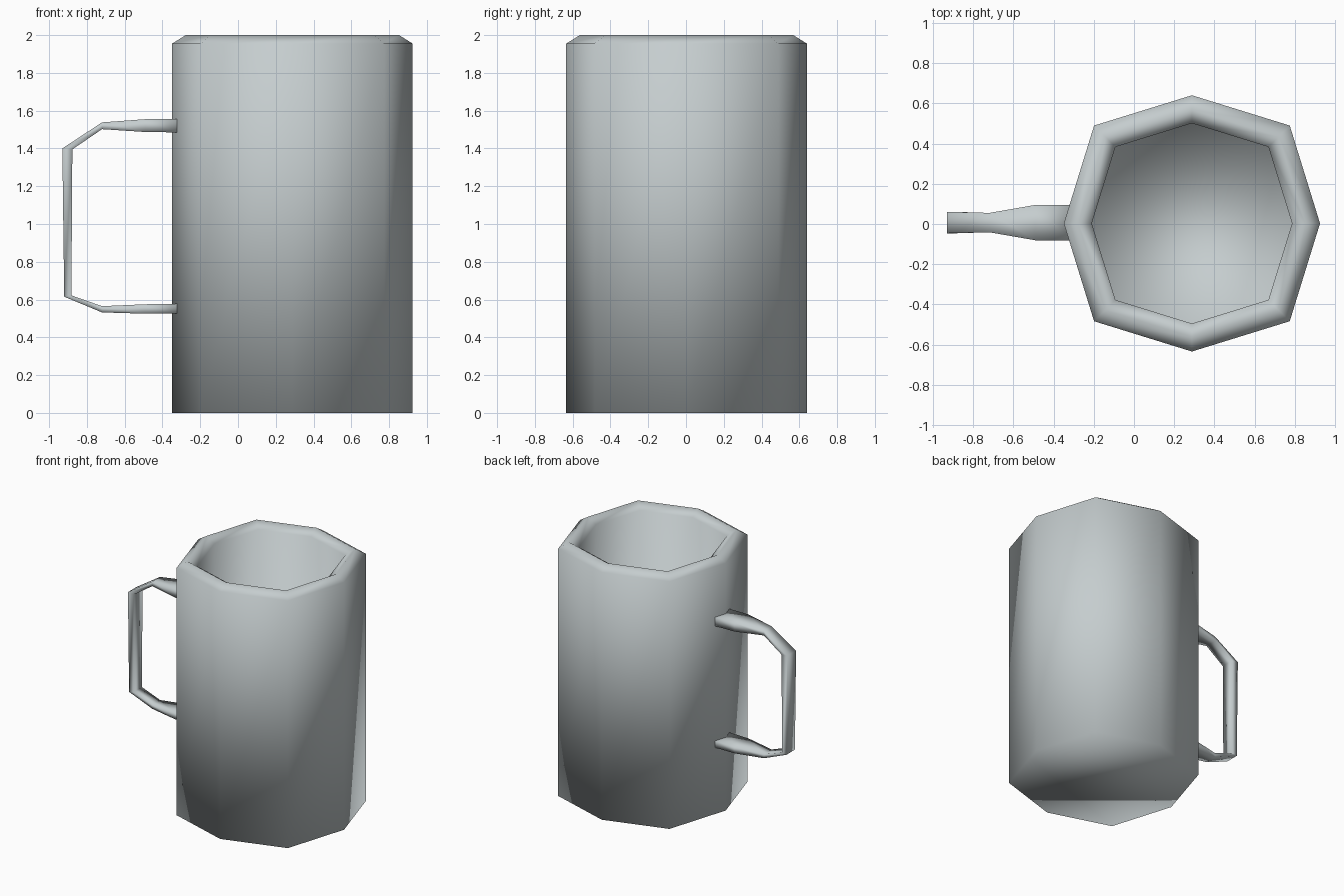
import bpy, bmesh, math

if "Cube" in bpy.data.objects:
    bpy.data.objects.remove(bpy.data.objects["Cube"])

ceramic = bpy.data.materials.new("pale_grey")
ceramic.diffuse_color = (0.56, 0.61, 0.62, 1)
ceramic.use_nodes = True
ceramic.node_tree.nodes["Principled BSDF"].inputs["Base Color"].default_value = ceramic.diffuse_color


def loft(name, rings):
    """Skin a list of closed rings and cap both ends."""
    bm = bmesh.new()
    loops = [[bm.verts.new(p) for p in ring] for ring in rings]
    for a, b in zip(loops, loops[1:]):
        n = len(a)
        for i in range(n):
            j = (i + 1) % n
            bm.faces.new((a[i], a[j], b[j], b[i]))
    bm.faces.new(loops[0][::-1])
    bm.faces.new(loops[-1])
    bmesh.ops.recalc_face_normals(bm, faces=bm.faces)
    for f in bm.faces:
        f.smooth = True
    mesh = bpy.data.meshes.new(name)
    bm.to_mesh(mesh)
    bm.free()
    mesh.materials.append(ceramic)
    obj = bpy.data.objects.new(name, mesh)
    bpy.context.collection.objects.link(obj)
    return obj


def octagon(r, z):
    """Slightly squarish octagon: the diagonal corners sit further out."""
    pts = []
    for i in range(8):
        a = i * math.pi / 4
        rr = r * (1.08 if i % 2 else 1.0)
        pts.append((0.288 + rr * math.cos(a), 0.003 + rr * math.sin(a), z))
    return pts


# mug body: outer wall, rounded rim, inner wall, floor
loft("mug_body", [octagon(r, z) for r, z in
     [(0.637, 0), (0.637, 1.955), (0.565, 2.0), (0.498, 1.955), (0.498, 0.12)]])

# handle: (outer x, outer z, inner x, inner z, half width) along the loop
stations = [
    (-0.32, 1.555, -0.32, 1.485, 0.088),
    (-0.49, 1.555, -0.49, 1.487, 0.088),
    (-0.72, 1.538, -0.72, 1.502, 0.048),
    (-0.93, 1.400, -0.877, 1.395, 0.053),
    (-0.92, 0.615, -0.882, 0.622, 0.053),
    (-0.72, 0.532, -0.72, 0.565, 0.048),
    (-0.49, 0.525, -0.49, 0.575, 0.088),
    (-0.32, 0.525, -0.32, 0.578, 0.088),
]
loft("handle", [[(xo, 0.007 - w, zo), (xo, 0.007 + w, zo),
                 (xi, 0.007 + w, zi), (xi, 0.007 - w, zi)]
                for xo, zo, xi, zi, w in stations])
